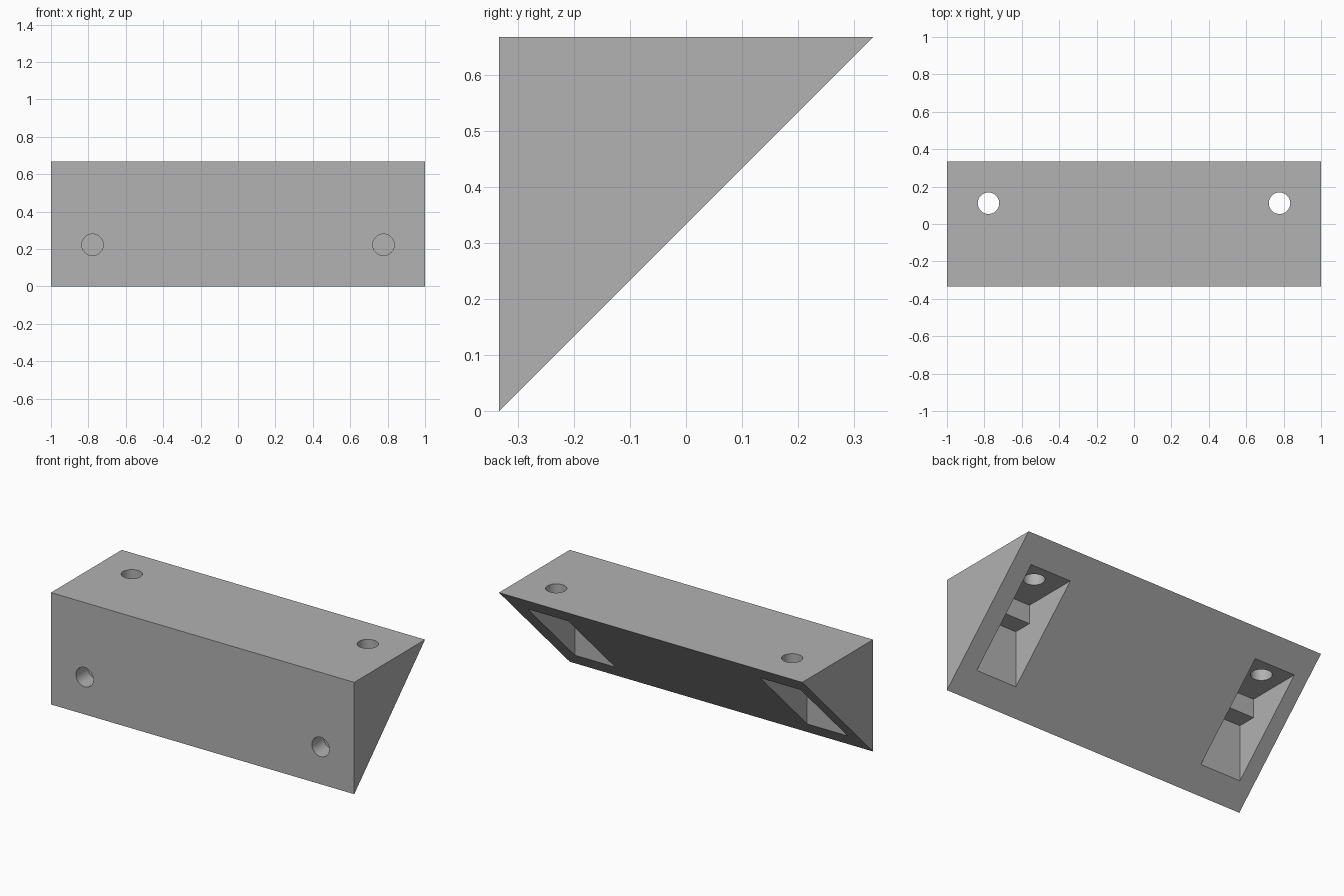
import bpy
import bmesh
from math import radians
from mathutils import Matrix, Vector

default = bpy.data.objects.get("Cube")
if default:
    bpy.data.objects.remove(default, do_unlink=True)

HALF = 1 / 3          # half of the bracket's depth
WALL = 1 / 9          # wall thickness around the pockets
HOLE_RADIUS = 0.0575

grey = bpy.data.materials.new("light grey")
grey.use_nodes = True
colour = (0.445, 0.445, 0.445, 1)
grey.diffuse_color = colour
grey.node_tree.nodes["Principled BSDF"].inputs["Base Color"].default_value = colour


def add_object(name, bm):
    bmesh.ops.recalc_face_normals(bm, faces=bm.faces[:])
    mesh = bpy.data.meshes.new(name)
    bm.to_mesh(mesh)
    bm.free()
    mesh.materials.append(grey)
    obj = bpy.data.objects.new(name, mesh)
    bpy.context.collection.objects.link(obj)
    return obj


def prism(name, profile, x0, x1):
    """Extrude a (y, z) profile along x."""
    bm = bmesh.new()
    face = bm.faces.new([bm.verts.new((x0, y, z)) for y, z in profile])
    side = bmesh.ops.extrude_face_region(bm, geom=[face])["geom"]
    verts = [v for v in side if isinstance(v, bmesh.types.BMVert)]
    bmesh.ops.translate(bm, verts=verts, vec=(x1 - x0, 0, 0))
    return add_object(name, bm)


def drill(name, centre, axis):
    """Short cylinder that passes through one wall."""
    bm = bmesh.new()
    turn = Vector((0, 0, 1)).rotation_difference(Vector(axis)).to_matrix().to_4x4()
    bmesh.ops.create_cone(bm, cap_ends=True, segments=48, radius1=HOLE_RADIUS,
                          radius2=HOLE_RADIUS, depth=WALL * 2,
                          matrix=Matrix.Translation(centre) @ turn)
    return add_object(name, bm)


def cut(target, cutter):
    cutter.hide_render = True
    mod = target.modifiers.new(cutter.name, "BOOLEAN")
    mod.operation = "DIFFERENCE"
    mod.solver = "EXACT"
    mod.object = cutter
    bpy.context.view_layer.objects.active = target
    bpy.ops.object.modifier_apply(modifier=mod.name)
    bpy.data.objects.remove(cutter, do_unlink=True)


# Triangular body
top = 2 * HALF
bracket = prism("corner_bracket", [(-HALF, 0), (-HALF, top), (HALF, top)], -1, 1)

# Pockets open through the slope, with a square rib left in the inner corner
inner_y, inner_z = -HALF + WALL, top - WALL
pocket = [(0.4, inner_z), (inner_y + WALL, inner_z), (inner_y + WALL, inner_z - WALL),
          (inner_y, inner_z - WALL), (inner_y, -0.1), (0.4, -0.1)]
for side, x0 in (("left", 0.622), ("right", -0.911)):
    cut(bracket, prism(side + "_pocket", pocket, x0, x0 + 0.267))

# Screw holes through the front and top walls
for side, x in (("left", 0.778), ("right", -0.778)):
    cut(bracket, drill(side + "_front_hole", (x, -HALF, 2 * WALL), (0, 1, 0)))
    cut(bracket, drill(side + "_top_hole", (x, WALL, top), (0, 0, 1)))

bpy.ops.object.select_all(action="DESELECT")
bracket.select_set(True)
bpy.context.view_layer.objects.active = bracket
bpy.ops.object.shade_smooth_by_angle(angle=radians(30))
